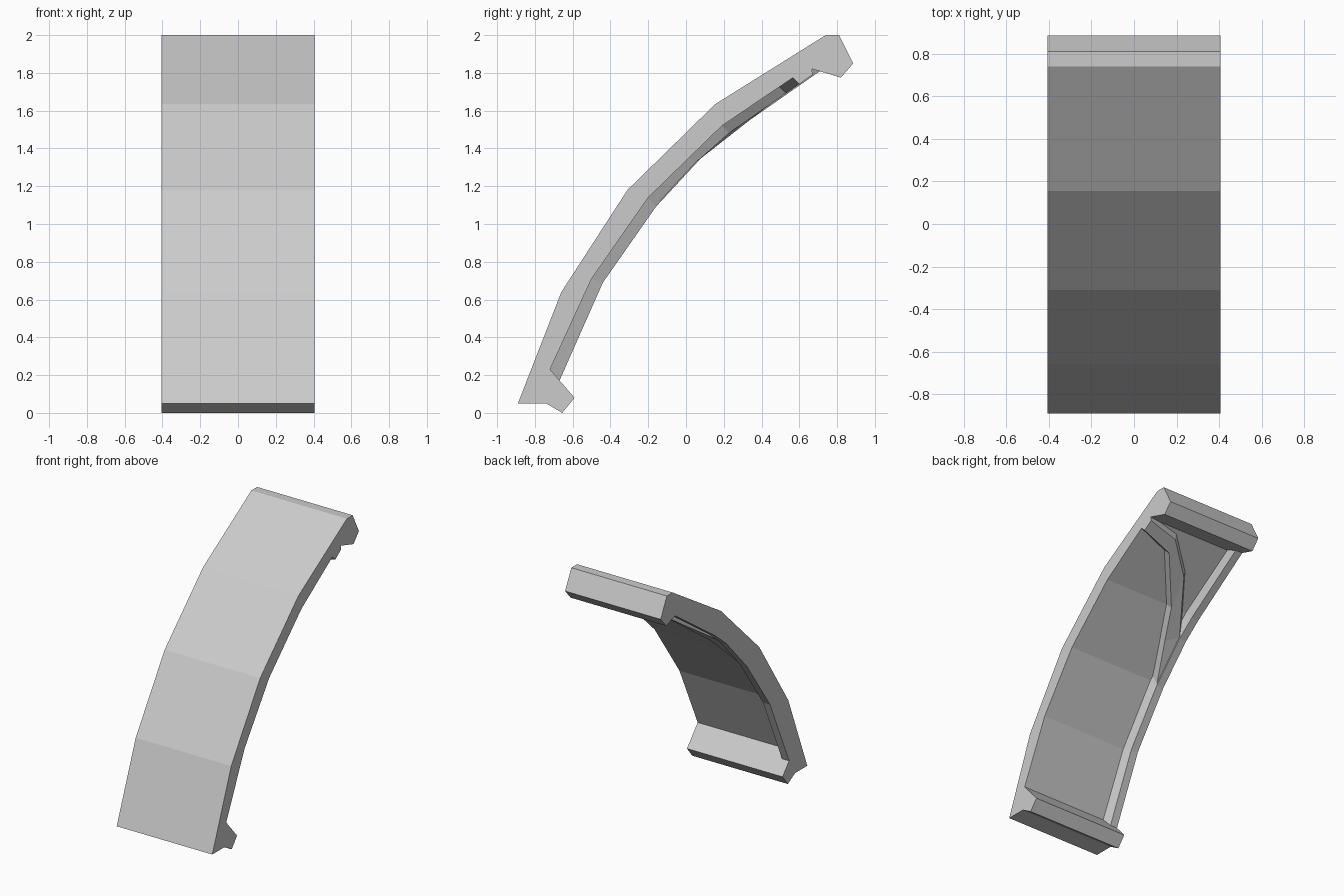
import bpy
import bmesh

cube = bpy.data.objects.get("Cube")
if cube:
    bpy.data.objects.remove(cube, do_unlink=True)

HALF = 0.405

# Single flat colour
grey = bpy.data.materials.new("light_grey")
grey.use_nodes = True
tone = (0.6, 0.6, 0.6, 1)
grey.diffuse_color = tone
grey.node_tree.nodes["Principled BSDF"].inputs["Base Color"].default_value = tone

# Side profiles as (y, z)
outer = [(-0.89, 0.05), (-0.66, 0.64), (-0.31, 1.18), (0.155, 1.635), (0.74, 2.0)]
top_lip = [(0.81, 2.0), (0.885, 1.85), (0.82, 1.775)]
inner = [(-0.72, 0.23), (-0.50, 0.71), (-0.20, 1.14), (0.19, 1.52), (0.645, 1.828)]
bottom_lip = [(-0.59, 0.08), (-0.655, 0.0), (-0.74, 0.05)]
crest = [(-0.67, 0.17), (-0.44, 0.69), (-0.16, 1.09), (0.09, 1.36), (0.227, 1.473), (0.71, 1.81)]


def height(line, y):
    """Height of a profile line at y, extended straight past its ends."""
    for (y0, z0), (y1, z1) in zip(line, line[1:]):
        if y <= y1:
            break
    return z0 + (z1 - z0) * (y - y0) / (y1 - y0)


def loft(name, sections):
    """Solid through a row of matching closed cross-sections."""
    bm = bmesh.new()
    rings = [[bm.verts.new(p) for p in s] for s in sections]
    for a, b in zip(rings, rings[1:]):
        for i in range(len(a)):
            j = (i + 1) % len(a)
            bm.faces.new((a[i], a[j], b[j], b[i]))
    bm.faces.new(rings[0])
    bm.faces.new(rings[-1][::-1])
    bmesh.ops.recalc_face_normals(bm, faces=bm.faces)
    mesh = bpy.data.meshes.new(name)
    bm.to_mesh(mesh)
    bm.free()
    mesh.materials.append(grey)
    obj = bpy.data.objects.new(name, mesh)
    bpy.context.collection.objects.link(obj)
    return obj


# Curved panel with a lip at each end
profile = outer + top_lip + inner[::-1] + bottom_lip
loft("curved_panel", [[(x, y, z) for y, z in profile] for x in (-HALF, HALF)])

# Rib along one edge of the inner face
roots = inner[:3] + [(0.05, height(inner, 0.05))] + inner[3:]
loft("edge_rib", [
    [(-HALF, *root), (-HALF, *top), (-0.345, *top), (-0.32, *root)]
    for root, top in zip(roots, crest)])

# Branch rib crossing to the opposite edge: crest corners (x, y) on each side
branch = [
    ((-0.345, -0.16), (-0.395, -0.16)),
    ((-0.243, 0.05), (-0.345, 0.09)),
    ((-0.155, 0.227), (-0.10, 0.43)),
    ((0.12, 0.53), (0.139, 0.62)),
    ((HALF, 0.60), (HALF, 0.67)),
]


def branch_section(near, far):
    def on_crest(p):
        return (*p, height(crest, p[1]) + 0.008)

    def on_panel(p, dx, dy):
        x = p[0] if p[0] == HALF else max(p[0] + dx, -0.4)
        y = p[1] + dy
        return (x, y - 0.008, height(inner, y) + 0.012)

    return [on_panel(near, 0.02, -0.037), on_crest(near),
            on_crest(far), on_panel(far, -0.02, 0)]


loft("branch_rib", [branch_section(a, b) for a, b in branch])
